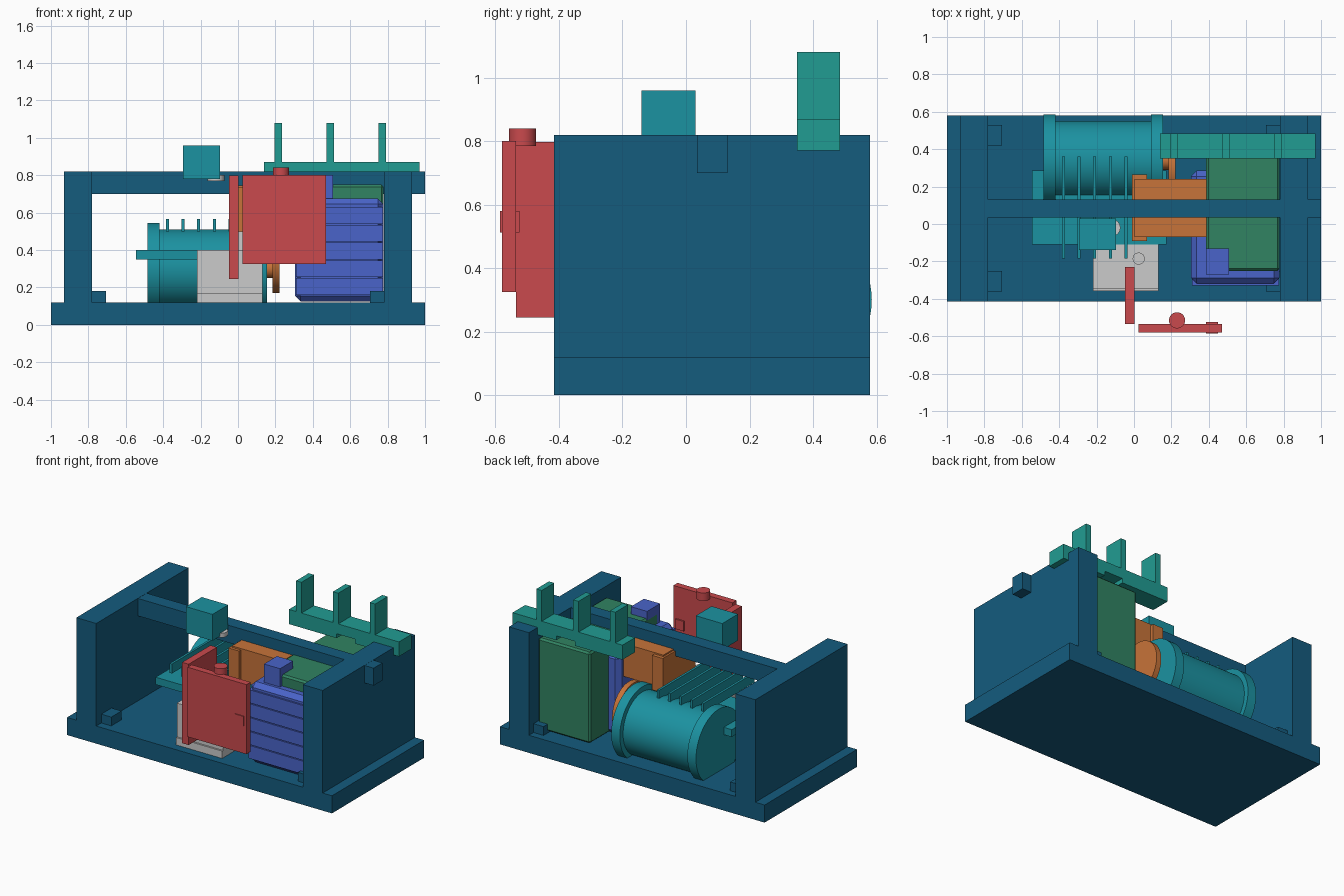
import bpy
from math import pi

if "Cube" in bpy.data.objects:
    bpy.data.objects.remove(bpy.data.objects["Cube"])


def material(name, rgb):
    m = bpy.data.materials.new(name)
    m.diffuse_color = tuple((c / 255) ** 2.2 for c in rgb) + (1,)
    m.use_nodes = True
    m.node_tree.nodes["Principled BSDF"].inputs["Base Color"].default_value = m.diffuse_color
    return m


NAVY = material("navy", (27, 92, 125))
TEAL = material("teal", (33, 145, 160))
SEA = material("sea_green", (38, 155, 145))
RED = material("red", (200, 75, 78))
ORANGE = material("orange", (198, 115, 60))
GREEN = material("green", (52, 130, 98))
BLUE = material("blue", (75, 100, 200))


def finish(name, mat):
    ob = bpy.context.object
    ob.name = name
    if mat:
        ob.data.materials.append(mat)
    return ob


def box(name, x, y, z, mat=None, bevel=0):
    """Box from (min, max) ranges."""
    r = (x, y, z)
    bpy.ops.mesh.primitive_cube_add(size=1, location=[(a + b) / 2 for a, b in r])
    ob = finish(name, mat)
    ob.scale = [b - a for a, b in r]
    bpy.ops.object.transform_apply(location=False, rotation=False, scale=True)
    if bevel:
        mod = ob.modifiers.new("bevel", 'BEVEL')
        mod.width = bevel
        mod.segments = 1
    return ob


def cyl(name, center, radius, span, axis, mat=None):
    """Cylinder along 'x' or 'z'; centre is given in the other two axes."""
    mid, depth = (span[0] + span[1]) / 2, span[1] - span[0]
    if axis == 'x':
        loc, rot = (mid, center[0], center[1]), (0, pi / 2, 0)
    else:
        loc, rot = (center[0], center[1], mid), (0, 0, 0)
    bpy.ops.mesh.primitive_cylinder_add(vertices=64, radius=radius, depth=depth,
                                        location=loc, rotation=rot)
    ob = finish(name, mat)
    bpy.ops.object.shade_smooth_by_angle()
    return ob


# Frame: base, end walls, top rail, corner blocks
D = (-0.415, 0.58)
box("base_plate", (-1, 1), D, (0, 0.12), NAVY)
box("left_wall", (-0.93, -0.78), D, (0.12, 0.82), NAVY)
box("right_wall", (0.78, 0.93), D, (0.12, 0.82), NAVY)
box("top_rail", (-0.92, 1), (0.035, 0.13), (0.70, 0.819), NAVY)
for side, x in (("left", (-0.79, -0.705)), ("right", (0.705, 0.79))):
    for end, y in (("front", (-0.36, -0.25)), ("back", (0.42, 0.53))):
        box(f"{side}_{end}_corner_block", x, y, (0.11, 0.18), NAVY)

# Motor drum with end flanges, cooling fins and mounting shelf
AXIS = (0.34, 0.30)
cyl("motor_drum", AXIS, 0.21, (-0.45, 0.12), 'x', TEAL)
cyl("left_flange", AXIS, 0.245, (-0.485, -0.42), 'x', TEAL)
cyl("right_flange", AXIS, 0.245, (0.09, 0.155), 'x', TEAL)
for i in range(5):
    x = -0.378 + i * 0.084
    box(f"cooling_fin_{i + 1}", (x - 0.008, x + 0.008), (-0.185, 0.36), (0.50, 0.565), TEAL)
box("motor_shelf", (-0.545, 0.175), (-0.11, 0.285), (0.35, 0.40), TEAL)

# Upper teal housing with grey button underneath
box("upper_housing", (-0.295, -0.095), (-0.14, 0.03), (0.78, 0.96), TEAL)
cyl("housing_button", (-0.118, -0.02), 0.045, (0.77, 0.80), 'z')

# Grey pump block with its post
box("pump_block", (-0.22, 0.13), (-0.345, -0.11), (0.12, 0.40))
box("pump_foot", (-0.22, 0.13), (-0.357, -0.11), (0.12, 0.17))
cyl("pump_post", (0.025, -0.185), 0.032, (0.38, 0.50), 'z')

# Orange gearbox with end flange and drive wheel
box("gearbox", (0.003, 0.387), (-0.07, 0.24), (0.52, 0.745), ORANGE)
box("gearbox_flange", (-0.01, 0.07), (-0.09, 0.265), (0.50, 0.735), ORANGE)
cyl("drive_wheel", (0.30, 0.35), 0.18, (0.185, 0.222), 'x', ORANGE)
cyl("drive_shaft", AXIS, 0.05, (0.15, 0.20), 'x', ORANGE)

# Green tank and blue ribbed battery
box("tank", (0.385, 0.778), (-0.25, 0.485), (0.13, 0.75), GREEN, 0.012)
box("battery_case", (0.305, 0.778), (-0.318, 0.285), (0.125, 0.675), BLUE, 0.03)
for i in range(5):
    z = 0.16 + i * 0.095
    box(f"battery_rib_{i + 1}", (0.31, 0.775), (-0.33, -0.28), (z, z + 0.089), BLUE)
box("battery_cap", (0.385, 0.507), (-0.27, -0.13), (0.65, 0.80), BLUE)

# Red control panels with knob and latch
box("side_panel", (-0.047, 0.002), (-0.535, -0.23), (0.245, 0.797), RED)
box("front_panel", (0.025, 0.47), (-0.58, -0.535), (0.325, 0.80), RED)
cyl("panel_knob", (0.23, -0.515), 0.043, (0.785, 0.84), 'z', RED)
box("panel_latch", (0.385, 0.45), (-0.586, -0.525), (0.513, 0.58), RED)

# Pronged terminal bar, notched underneath
Y = (0.35, 0.485)
box("terminal_bar", (0.14, 0.97), Y, (0.80, 0.87), SEA)
box("left_bar_foot", (0.14, 0.50), Y, (0.77, 0.80), SEA)
box("right_bar_foot", (0.64, 0.97), Y, (0.77, 0.80), SEA)
for i in range(3):
    x = 0.214 + i * 0.278
    box(f"terminal_prong_{i + 1}", (x - 0.02, x + 0.02), Y, (0.86, 1.08), SEA)
